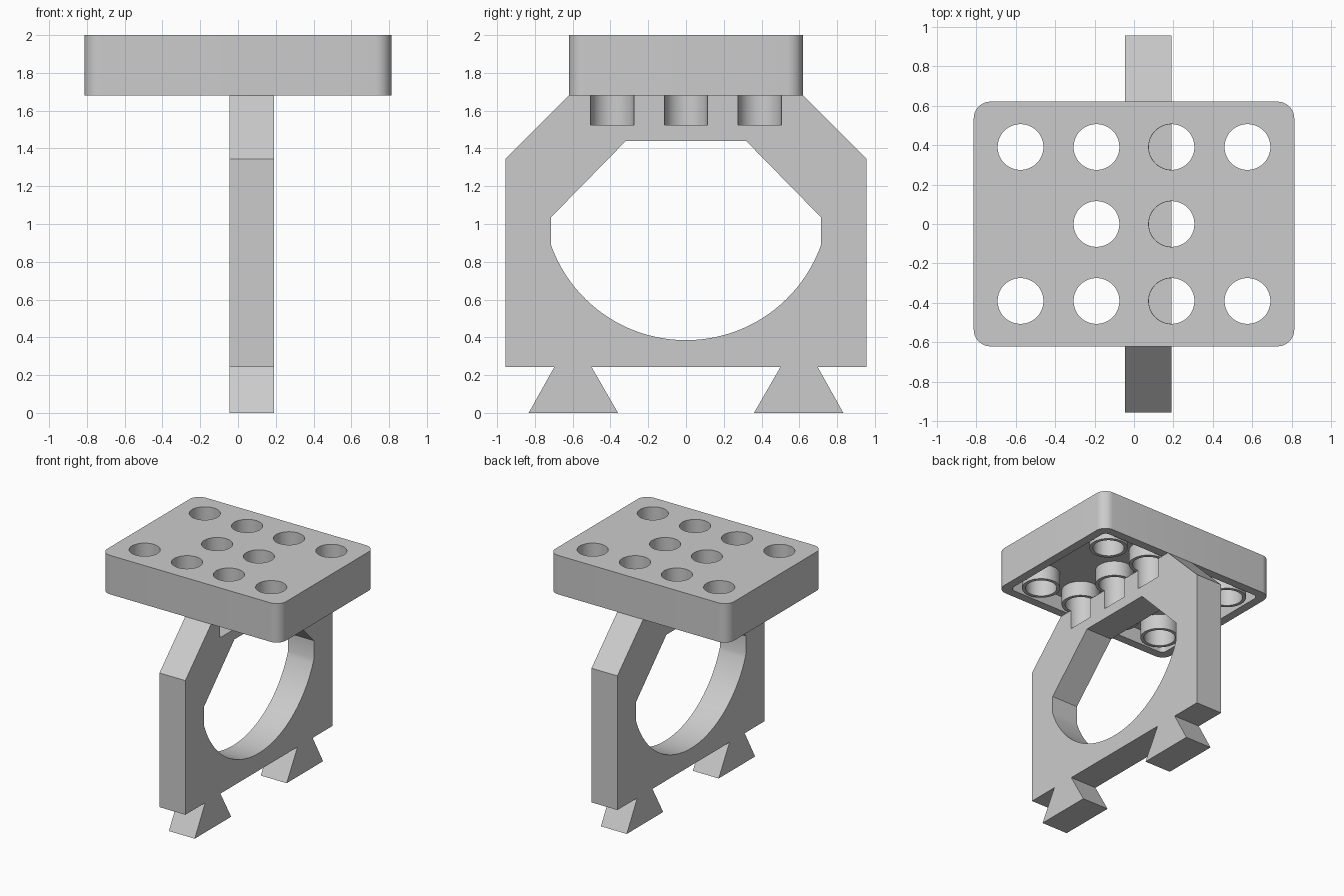
import bpy, bmesh, math
from mathutils import Vector

cube = bpy.data.objects.get("Cube")
if cube:
    bpy.data.objects.remove(cube, do_unlink=True)

grey = bpy.data.materials.new("light_grey")
grey.use_nodes = True
grey.diffuse_color = (0.6, 0.6, 0.6, 1)
grey.node_tree.nodes["Principled BSDF"].inputs["Base Color"].default_value = (0.6, 0.6, 0.6, 1)


def prism(name, points, depth):
    """Extrude a closed loop of 3D points along the depth vector."""
    bm = bmesh.new()
    face = bm.faces.new([bm.verts.new(p) for p in points])
    ext = bmesh.ops.extrude_face_region(bm, geom=[face])
    bmesh.ops.translate(bm, vec=Vector(depth),
                        verts=[g for g in ext["geom"] if isinstance(g, bmesh.types.BMVert)])
    bmesh.ops.recalc_face_normals(bm, faces=bm.faces)
    mesh = bpy.data.meshes.new(name)
    bm.to_mesh(mesh)
    bm.free()
    mesh.materials.append(grey)
    obj = bpy.data.objects.new(name, mesh)
    bpy.context.collection.objects.link(obj)
    return obj


def arc(cx, cy, r, start, end, steps):
    return [(cx + r * math.cos(math.radians(start + (end - start) * i / steps)),
             cy + r * math.sin(math.radians(start + (end - start) * i / steps)))
            for i in range(steps + 1)]


def cylinder(name, x, y, r, z0, z1):
    circle = arc(x, y, r, 0, 360, 48)[:-1]
    return prism(name, [(a, b, z0) for a, b in circle], (0, 0, z1 - z0))


def rounded_box(name, hx, hy, r, z0, z1):
    loop = []
    for sx, sy, a in ((1, 1, 0), (-1, 1, 90), (-1, -1, 180), (1, -1, 270)):
        loop += arc(sx * (hx - r), sy * (hy - r), r, a, a + 90, 10)
    return prism(name, [(a, b, z0) for a, b in loop], (0, 0, z1 - z0))


def boolean(obj, tool, operation):
    """Apply a boolean and remove its tool."""
    mod = obj.modifiers.new("bool", 'BOOLEAN')
    mod.operation, mod.solver, mod.object = operation, 'EXACT', tool
    select(obj)
    bpy.ops.object.modifier_apply(modifier=mod.name)
    bpy.data.objects.remove(tool, do_unlink=True)


def select(obj):
    bpy.ops.object.select_all(action='DESELECT')
    obj.select_set(True)
    bpy.context.view_layer.objects.active = obj


def mirrored(half):
    """Complete a half outline (y, z) running from bottom to top."""
    return half + [(-y, z) for y, z in reversed(half)]


TOP, BASE, CEILING = 2.0, 1.68, 1.80
X0, X1 = -0.045, 0.19
ROWS = (-0.39, 0, 0.39)

# Upright frame with two dovetail feet
outline = mirrored([(0.5, 0.243), (0.36, 0), (0.833, 0), (0.697, 0.243),
                    (0.955, 0.243), (0.955, 1.345), (0.62, BASE)])
frame = prism("frame", [(X0, y, z) for y, z in outline], (X1 - X0, 0, 0))

# Opening: curved bottom, chamfered top
curve = arc(0, 1.144, 0.759, 199.6, 340.4, 48)
opening = curve + [(0.715, 1.035), (0.318, 1.44), (-0.318, 1.44), (-0.715, 1.035)]
boolean(frame, prism("opening_cutter", [(X0 - 0.1, y, z) for y, z in opening],
                     (X1 - X0 + 0.2, 0, 0)), 'DIFFERENCE')

# Half-round pockets continuing the holes into the frame
for y in ROWS:
    boolean(frame, cylinder("pocket_cutter", X1, y, 0.115, 1.525, 1.75), 'DIFFERENCE')

# Hollow top plate with a tube under every hole
plate = rounded_box("top_plate", 0.812, 0.62, 0.085, BASE, TOP)
boolean(plate, rounded_box("cavity_cutter", 0.742, 0.55, 0.04, BASE - 0.1, CEILING), 'DIFFERENCE')
holes = [(x, y) for y in ROWS for x in (-0.575, -0.19, 0.19, 0.575) if y or abs(x) < 0.3]
for x, y in holes:
    boolean(plate, cylinder("tube", x, y, 0.142, BASE, CEILING + 0.05), 'UNION')
for x, y in holes:
    boolean(plate, cylinder("hole_cutter", x, y, 0.116, BASE - 0.1, TOP + 0.1), 'DIFFERENCE')

for part in (frame, plate):
    select(part)
    bpy.ops.object.shade_smooth_by_angle(angle=math.radians(30))
